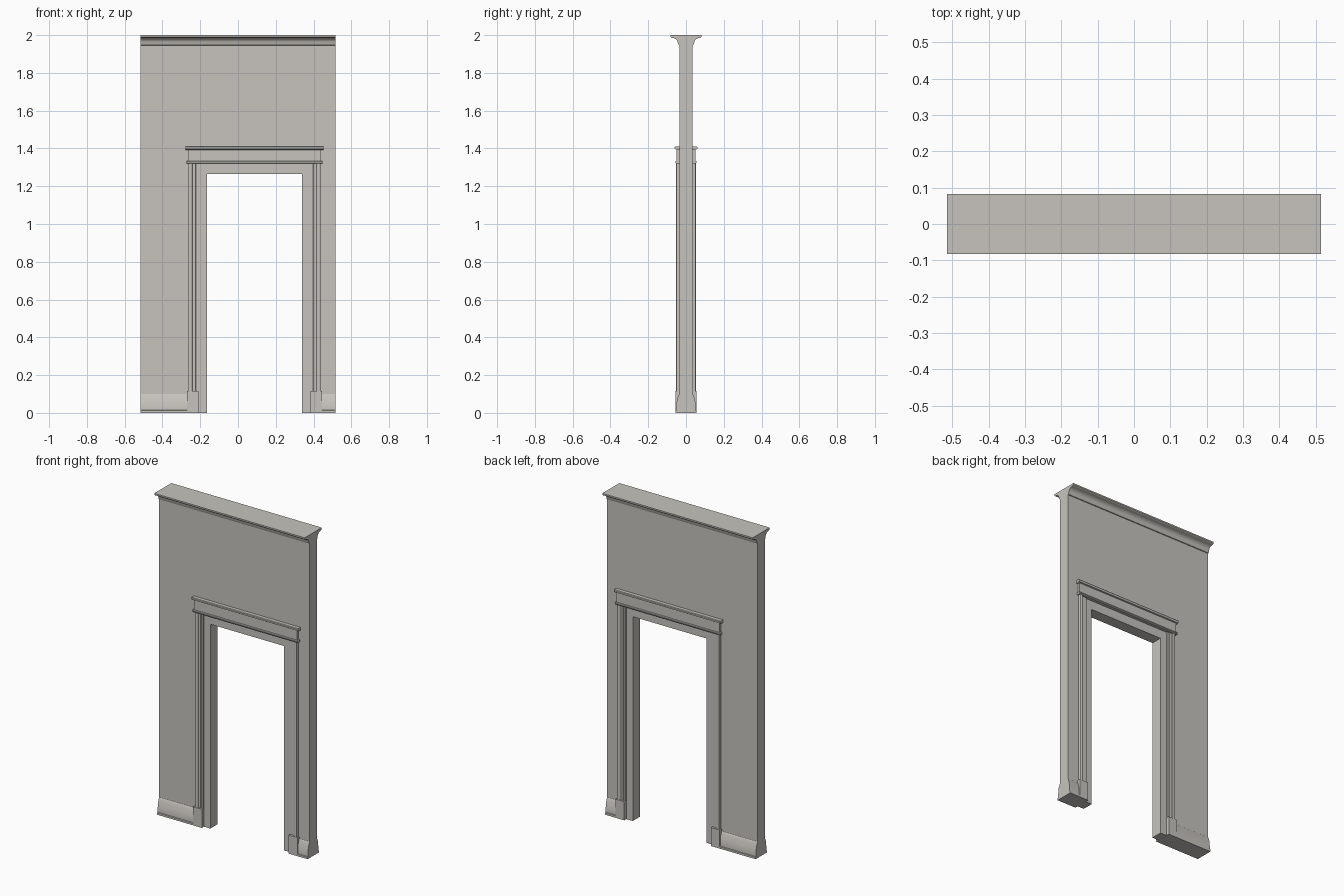
import bpy, bmesh, math
from mathutils import Vector

if "Cube" in bpy.data.objects:
    bpy.data.objects.remove(bpy.data.objects["Cube"])

mat = bpy.data.materials.new("warm_grey_plaster")
mat.diffuse_color = (0.57, 0.55, 0.51, 1)
mat.use_nodes = True
mat.node_tree.nodes["Principled BSDF"].inputs["Base Color"].default_value = mat.diffuse_color

HALF, WALL = 0.515, 0.035          # wall half width, half thickness
DOOR = 0.0875                      # centre of the doorway
OPEN, OPEN_TOP = 0.2525, 1.265     # doorway half width, height


def prism(name, points, direction, smooth=False):
    """Extrude a closed outline of 3D points along a direction."""
    bm = bmesh.new()
    face = bm.faces.new([bm.verts.new(p) for p in points])
    ext = bmesh.ops.extrude_face_region(bm, geom=[face])
    verts = [g for g in ext["geom"] if isinstance(g, bmesh.types.BMVert)]
    bmesh.ops.translate(bm, verts=verts, vec=Vector(direction))
    bmesh.ops.recalc_face_normals(bm, faces=bm.faces)
    mesh = bpy.data.meshes.new(name)
    bm.to_mesh(mesh)
    bm.free()
    mesh.materials.append(mat)
    obj = bpy.data.objects.new(name, mesh)
    bpy.context.collection.objects.link(obj)
    if smooth:
        bpy.ops.object.select_all(action='DESELECT')
        obj.select_set(True)
        bpy.context.view_layer.objects.active = obj
        bpy.ops.object.shade_smooth_by_angle(angle=math.radians(30))
    return obj


def moulding(name, half_profile, x0, x1):
    """Run a (depth, z) profile, mirrored front to back, along x."""
    outline = [(x0, -y, z) for y, z in half_profile]
    outline += [(x0, y, z) for y, z in reversed(half_profile)]
    return prism(name, outline, (x1 - x0, 0, 0), True)


# Wall with doorway cut up from the floor
l, r = DOOR - OPEN, DOOR + OPEN
prism("wall", [(x, -WALL, z) for x, z in (
    (-HALF, 0), (l, 0), (l, OPEN_TOP), (r, OPEN_TOP), (r, 0),
    (HALF, 0), (HALF, 1.96), (-HALF, 1.96))], (0, 2 * WALL, 0))

# Cornice: small bead, hollow cove and top fillet
cove = [(0.077 - 0.034 * math.cos(a), 1.957 + 0.029 * math.sin(a))
        for a in (i * math.pi / 12 for i in range(7))]
moulding("cornice", [(WALL, 1.945), (0.039, 1.947), (0.041, 1.952)]
         + cove + [(0.080, 1.988), (0.083, 1.991), (0.083, 2.0)], -HALF, HALF)

# Skirting on both sides of the doorway
skirting = [(0.055, 0), (0.055, 0.012), (0.050, 0.014), (0.049, 0.06),
            (0.046, 0.066), (0.045, 0.078), (0.040, 0.088),
            (0.038, 0.096), (WALL, 0.10)]
moulding("skirting_left", skirting, -HALF, DOOR - 0.33)
moulding("skirting_right", skirting, DOOR + 0.33, HALF)

# Door casings: (distance from door centre, depth), beaded outer band
bead = [(0.340 + 0.010 * math.cos(a), 0.046 + 0.007 * math.sin(a))
        for a in (i * math.pi / 6 for i in range(7))]
casing = [(0.350, WALL)] + bead + [
    (0.328, 0.044), (0.312, 0.044), (0.310, 0.041), (0.297, 0.041), (0.297, WALL)]
plinth = [(0.357, 0.03), (0.357, 0.055), (0.297, 0.055), (0.297, 0.03)]
for sx, side in ((-1, "left"), (1, "right")):
    for sy, face in ((-1, "front"), (1, "back")):
        prism(f"casing_{side}_{face}",
              [(DOOR + sx * u, sy * d, 0.11) for u, d in casing],
              (0, 0, 1.215), True)
        prism(f"plinth_{side}_{face}",
              [(DOOR + sx * u, sy * d, 0) for u, d in plinth],
              (0, 0, 0.115))

# Lintel: lower bead, frieze board and projecting cap
moulding("lintel_bead", [(WALL, 1.32), (0.053, 1.32), (0.056, 1.324),
                         (0.056, 1.330), (0.053, 1.334)],
         DOOR - 0.360, DOOR + 0.360)
moulding("lintel_frieze", [(0.050, 1.33), (0.050, 1.40)],
         DOOR - 0.353, DOOR + 0.353)
moulding("lintel_cap", [(0.050, 1.393), (0.057, 1.396), (0.060, 1.401),
                        (0.060, 1.407), (0.057, 1.411)],
         DOOR - 0.365, DOOR + 0.365)
